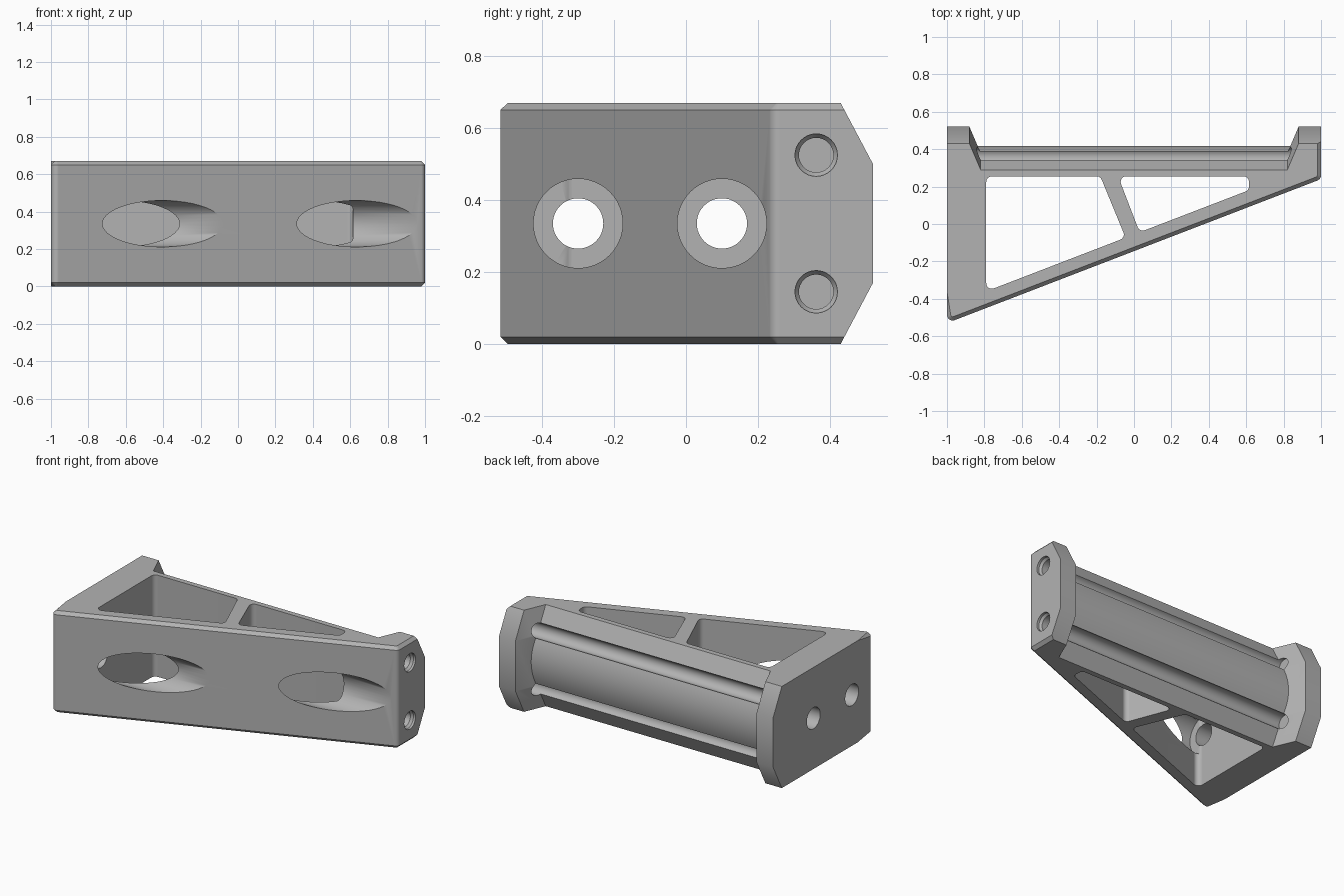
import bpy, bmesh, math
from mathutils import Vector

old = bpy.data.objects.get("Cube")
if old:
    bpy.data.objects.remove(old, do_unlink=True)

H = 0.67          # overall height
MID = H / 2

grey = bpy.data.materials.new("satin grey")
grey.use_nodes = True
colour = (0.45, 0.45, 0.45, 1)
grey.diffuse_color = colour
grey.node_tree.nodes["Principled BSDF"].inputs["Base Color"].default_value = colour


def loft(name, rings, bevel_rule=None, width=0.02):
    """Skin a list of equal-length rings and cap both ends."""
    bm = bmesh.new()
    loops = [[bm.verts.new(p) for p in ring] for ring in rings]
    n = len(loops[0])
    for a, b in zip(loops, loops[1:]):
        for i in range(n):
            j = (i + 1) % n
            bm.faces.new((a[i], a[j], b[j], b[i]))
    bm.faces.new(loops[0])
    bm.faces.new(loops[-1])
    bmesh.ops.recalc_face_normals(bm, faces=bm.faces)
    if bevel_rule:
        edges = [e for e in bm.edges if bevel_rule(e)]
        bmesh.ops.bevel(bm, geom=edges, offset=width, segments=1, affect='EDGES')
    mesh = bpy.data.meshes.new(name)
    bm.to_mesh(mesh)
    bm.free()
    mesh.materials.append(grey)
    ob = bpy.data.objects.new(name, mesh)
    bpy.context.collection.objects.link(ob)
    return ob


def rounded(points, radii, steps=6):
    """Plan outline with filleted corners."""
    out = []
    n = len(points)
    for i, r in enumerate(radii):
        p = Vector(points[i])
        if r == 0:
            out.append(p)
            continue
        u = (Vector(points[i - 1]) - p).normalized()
        v = (Vector(points[(i + 1) % n]) - p).normalized()
        half = u.angle(v) / 2
        centre = p + (u + v).normalized() * (r / math.sin(half))
        d = r / math.tan(half)
        a, b = p + u * d - centre, p + v * d - centre
        span = a.angle(b)
        for k in range(steps + 1):
            t = k / steps
            w = (math.sin((1 - t) * span) * a + math.sin(t * span) * b) / math.sin(span)
            out.append(centre + w)
    return out


def prism(name, outline, z0, z1, rule=None):
    return loft(name, [[(p[0], p[1], z) for p in outline] for z in (z0, z1)], rule)


def turned(name, y, z, stations, sides=48):
    """Round stepped shape along x from (x, radius) stations."""
    turns = [2 * math.pi * k / sides for k in range(sides)]
    return loft(name, [[(x, y + r * math.cos(t), z + r * math.sin(t)) for t in turns]
                       for x, r in stations])


def combine(target, tool, operation):
    tool.hide_render = True
    mod = target.modifiers.new("combine", 'BOOLEAN')
    mod.operation = operation
    mod.solver = 'EXACT'
    mod.object = tool
    bpy.context.view_layer.objects.active = target
    bpy.ops.object.modifier_apply(modifier=mod.name)
    bpy.data.objects.remove(tool, do_unlink=True)


# Wedge body with filleted front corners and chamfered front and right rims
def front_rim(e):
    a, b = (v.co for v in e.verts)
    on_left = max(a.x, b.x) < -0.999
    on_back = min(a.y, b.y) > 0.55
    return abs(a.z - b.z) < 1e-4 and not on_left and not on_back


wedge = rounded([(-1, -0.53), (1, 0.24), (1, 0.56), (-1, 0.56)], [0.03, 0.03, 0, 0])
bracket = prism("bracket_body", wedge, 0, H, front_rim)

# Back cutter: leaves the two tapered, chamfered ears and the recess between
def back_ring(x, shift):
    slope = 0.09 / 0.17
    profile = [(0.29 - slope * 0.1, -0.1), (0.38, 0.17), (0.38, 0.50),
               (0.29 - slope * 0.1, H + 0.1)]
    return ([(x, y + shift, z) for y, z in profile]
            + [(x, 0.9, H + 0.1), (x, 0.9, -0.1)])


ear = 0.14
combine(bracket, loft("back_cutter", [
    back_ring(-1.1, ear), back_ring(-0.88, ear), back_ring(-0.82, 0),
    back_ring(0.82, 0), back_ring(0.88, ear), back_ring(1.1, ear)]), 'DIFFERENCE')

# Convex rib between the ears
arc = [(0.418 - 0.036 * s * s, MID + 0.165 * s) for s in (k / 10 for k in range(-10, 11))]
arc += [(0.3, 0.50), (0.3, 0.17)]
combine(bracket, loft("centre_rib", [[(x, y, z) for y, z in arc] for x in (-0.89, 0.89)]), 'UNION')

# Two pockets separated by a slanted web
pockets = [
    [(-0.79, -0.36), (-0.045, -0.073), (-0.18, 0.255), (-0.79, 0.255)],
    [(0.03, -0.044), (0.615, 0.181), (0.615, 0.255), (-0.085, 0.255)],
]
for outline in pockets:
    combine(bracket, prism("pocket_cutter", rounded(outline, [0.03] * 4), -0.1, H + 0.1),
            'DIFFERENCE')

# Wide tool bores that step down to small holes in the left wall
for y in (-0.30, 0.10):
    combine(bracket, turned("bore_cutter", y, MID, [
        (1.2, 0.124), (-0.785, 0.124), (-0.785, 0.07), (-1.1, 0.07)]), 'DIFFERENCE')

# Long screw holes that open into grooves beside the rib
for side in (-1, 1):
    combine(bracket, turned("screw_cutter", 0.362, MID + side * 0.19, [
        (1.05, 0.059), (0.985, 0.059), (0.97, 0.048), (-0.85, 0.048)], 32), 'DIFFERENCE')

# Smooth fillets and bores, crisp flats
bpy.ops.object.select_all(action='DESELECT')
bracket.select_set(True)
bpy.context.view_layer.objects.active = bracket
bpy.ops.object.shade_smooth_by_angle(angle=math.radians(30))
normals = bracket.modifiers.new("flat_normals", 'WEIGHTED_NORMAL')
normals.keep_sharp = True
